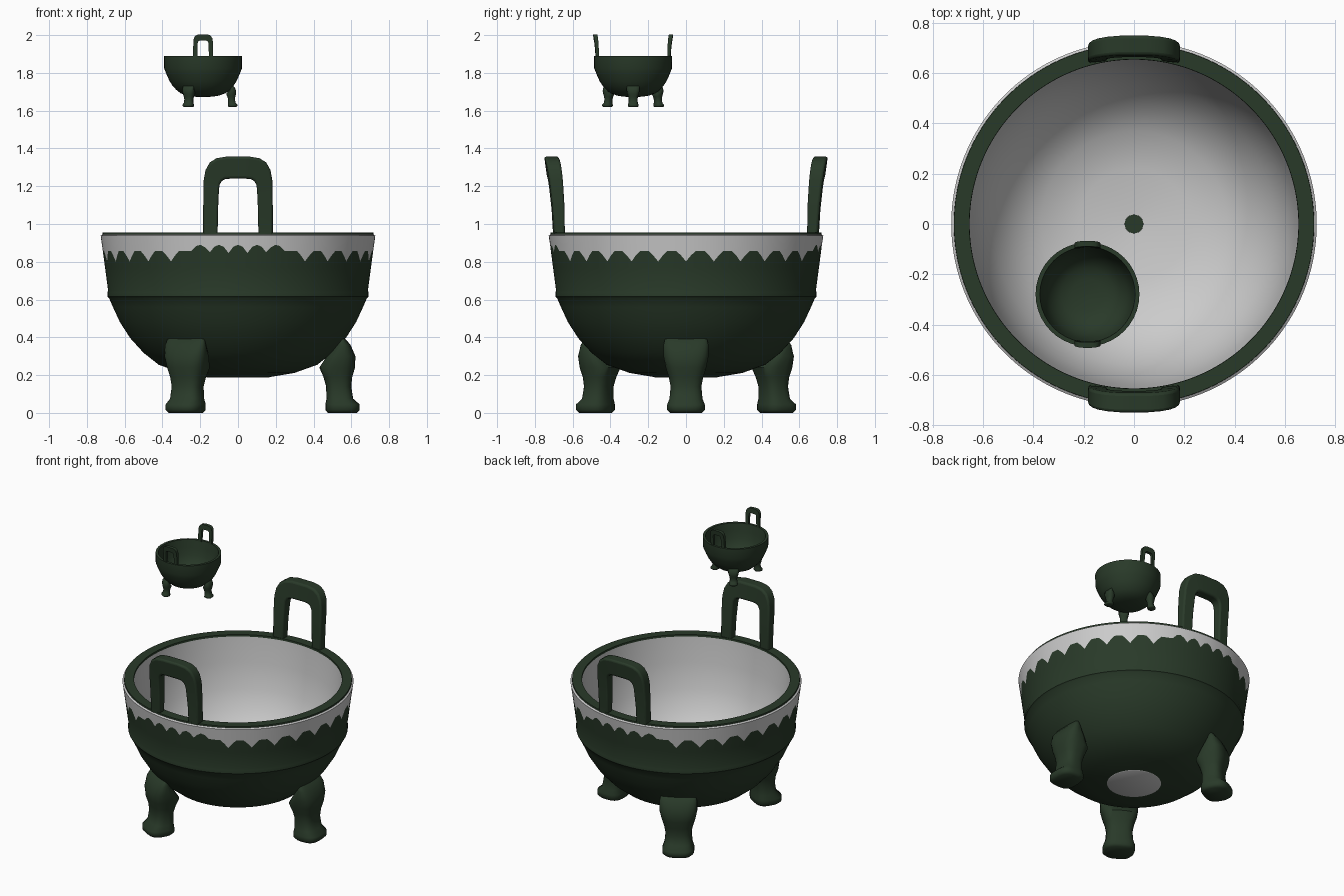
import bpy, bmesh, math
from mathutils import Matrix, Vector

if "Cube" in bpy.data.objects:
    bpy.data.objects.remove(bpy.data.objects["Cube"])

green = bpy.data.materials.new("dark_green")
green.diffuse_color = (0.022, 0.042, 0.022, 1)
green.use_nodes = True
green.node_tree.nodes["Principled BSDF"].inputs["Base Color"].default_value = green.diffuse_color

SMALL = Matrix.Translation((-0.185, -0.28, 1.62)) @ Matrix.Scale(0.283, 4)
BIG = Matrix.Identity(4)

# outer and inner bowl profiles (radius, height)
OUTER = [(0.17, 0.19), (0.3, 0.212), (0.42, 0.255), (0.5, 0.318), (0.57, 0.395),
         (0.625, 0.48), (0.662, 0.56), (0.682, 0.607), (0.691, 0.615), (0.691, 0.638),
         (0.688, 0.65), (0.704, 0.77)]
INNER = [(0.655, 0.945), (0.64, 0.77), (0.61, 0.6), (0.56, 0.48), (0.48, 0.365),
         (0.37, 0.285), (0.22, 0.245), (0.037, 0.235)]


def finish(name, bm, mat, matrix, angle=40):
    bmesh.ops.recalc_face_normals(bm, faces=bm.faces)
    me = bpy.data.meshes.new(name)
    bm.to_mesh(me)
    bm.free()
    me.transform(matrix)
    ob = bpy.data.objects.new(name, me)
    bpy.context.collection.objects.link(ob)
    if mat:
        me.materials.append(mat)
    bpy.ops.object.select_all(action='DESELECT')
    ob.select_set(True)
    bpy.context.view_layer.objects.active = ob
    bpy.ops.object.shade_smooth_by_angle(angle=math.radians(angle))
    return ob


def skin(bm, rings, closed=True):
    vs = [[bm.verts.new(p) for p in r] for r in rings]
    for a, b in zip(vs, vs[1:]):
        n = len(a)
        for i in range(n if closed else n - 1):
            j = (i + 1) % n
            bm.faces.new((a[i], a[j], b[j], b[i]))
    return vs


def wavy_edge(t):
    """Point of the glaze border at angle t: drips, with rounder humps under the handles."""
    x = 0.71 * math.cos(t)
    if abs(x) < 0.25:
        z = 0.845 + 0.045 * abs(math.cos(math.pi * x / 0.1)) ** 0.8
    else:
        p = (t * 30 / math.tau) % 1
        z = 0.802 + 0.054 * min(1, min(p, 1 - p) / 0.3)
    return 0.704 + (z - 0.77) * 0.13, z


def lathe(name, profile, mat, matrix=BIG, segs=180, cap=False, loop=False):
    bm = bmesh.new()
    rings = []
    for item in profile:
        ring = []
        for i in range(segs):
            t = math.tau * i / segs
            r, z = item(t) if callable(item) else item
            ring.append((r * math.cos(t), r * math.sin(t), z))
        rings.append(ring)
    if loop:
        rings.append(rings[0])
    vs = skin(bm, rings)
    if cap:
        bm.faces.new(vs[0])
    if loop:
        bmesh.ops.remove_doubles(bm, verts=bm.verts, dist=1e-5)
    return finish(name, bm, mat, matrix)


def leg(name, angle, matrix, sides):
    # (height, inner x, outer x, half width)
    secs = [(0, 0.475, 0.63, 0.085), (0.015, 0.462, 0.645, 0.1), (0.045, 0.462, 0.645, 0.1),
            (0.075, 0.468, 0.61, 0.088), (0.14, 0.466, 0.6, 0.082), (0.19, 0.452, 0.605, 0.092),
            (0.24, 0.43, 0.62, 0.108), (0.3, 0.47, 0.622, 0.12), (0.36, 0.515, 0.596, 0.12),
            (0.39, 0.53, 0.57, 0.112), (0.405, 0.535, 0.55, 0.095)]
    bm = bmesh.new()
    rings = []
    for z, x0, x1, w in secs:
        ring = []
        for i in range(sides):
            t = math.tau * (i + 0.5) / sides
            c, s = math.cos(t), math.sin(t)
            ring.append(((x0 + x1) / 2 + (x1 - x0) / 2 * math.copysign(abs(c) ** 0.7, c),
                         w * math.copysign(abs(s) ** 0.7, s), z))
        rings.append(ring)
    vs = skin(bm, rings)
    bm.faces.new(vs[0])
    bm.faces.new(vs[-1])
    finish(name, bm, green, matrix @ Matrix.Rotation(angle, 4, 'Z'), 50)


def handle(name, side, matrix, bevel):
    # half arch: (outer x, outer z, inner x, inner z)
    half = [(0.184, 0.93, 0.108, 0.93), (0.184, 1.1, 0.106, 1.07), (0.182, 1.23, 0.101, 1.18),
            (0.172, 1.285, 0.097, 1.208), (0.15, 1.325, 0.086, 1.227),
            (0.115, 1.348, 0.07, 1.237), (0.06, 1.357, 0.04, 1.24)]
    arch = half + [(-a, b, -c, d) for a, b, c, d in reversed(half)]

    def pt(x, z, s):
        k = max(0, (z - 0.95) / 0.4)
        y = 0.68 + 0.032 * k ** 1.6 - 0.012 * (x / 0.184) ** 2 + s * (0.028 + 0.011 * k)
        return Vector((x, y * side, z))

    bm = bmesh.new()
    vs = skin(bm, [[pt(a, b, -1), pt(a, b, 1), pt(c, d, 1), pt(c, d, -1)] for a, b, c, d in arch])
    bm.faces.new(vs[0])
    bm.faces.new(vs[-1])
    ob = finish(name, bm, green, matrix, 50)
    if bevel:
        mod = ob.modifiers.new("soft_edges", 'BEVEL')
        mod.width, mod.segments = 0.012, 3
        mod.limit_method, mod.angle_limit = 'ANGLE', math.radians(50)


# large bowl: green glaze outside, grey collar, lining and base
lathe("bowl_glaze", OUTER + [wavy_edge], green)
lathe("bowl_collar", [wavy_edge, (0.727, 0.938), (0.715, 0.946)], None)
lathe("bowl_base", [(0.17, 0.19), (0.165, 0.187)][::-1], None, cap=True)
lathe("bowl_lining", INNER, None)
lathe("bowl_lip", [(0.717, 0.942), (0.716, 0.955), (0.655, 0.955), (0.654, 0.942)], green, loop=True)
lathe("bowl_center_spot", [(0.037, 0.235), (0.038, 0.234)], green, segs=24, cap=True)

# small floating copy of the bowl, all green
lathe("small_bowl", [(0.001, 0.188)] + OUTER[:8] + [(0.727, 0.72), (0.73, 0.955), (0.67, 0.955)]
      + INNER[1:] + [(0.001, 0.234)], green, SMALL, 40)

# legs and handles for both bowls
for prefix, m, sides in (("", BIG, 24), ("small_", SMALL, 10)):
    for i in range(3):
        leg(f"{prefix}leg_{i + 1}", math.tau * i / 3, m, sides)
    for label, s in (("front", -1), ("back", 1)):
        handle(f"{prefix}{label}_handle", s, m, prefix == "")
